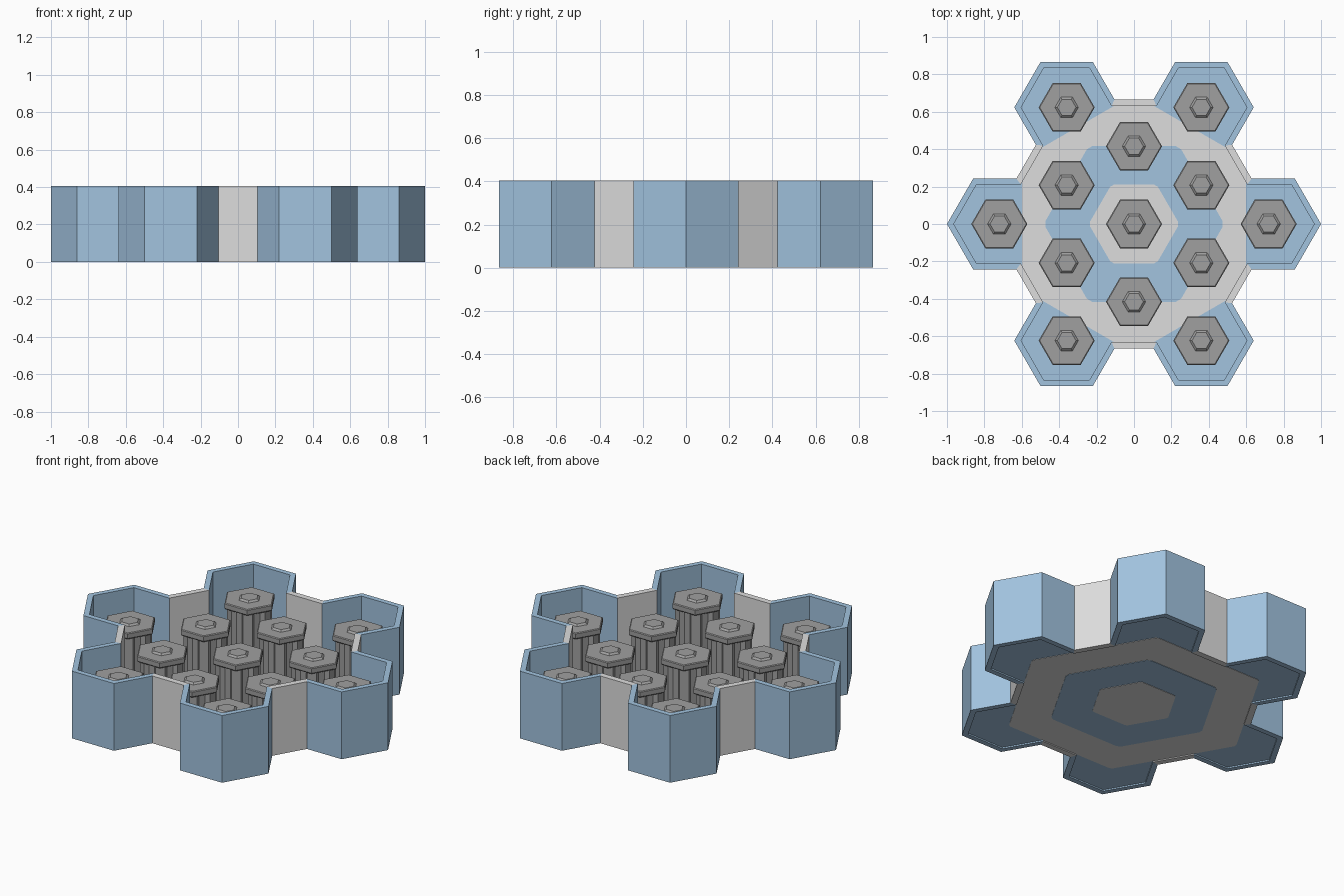
import bpy, bmesh, math
from mathutils import Vector

if "Cube" in bpy.data.objects:
    bpy.data.objects.remove(bpy.data.objects["Cube"])

def material(name, col):
    m = bpy.data.materials.new(name)
    m.diffuse_color = (*col, 1)
    m.use_nodes = True
    m.node_tree.nodes["Principled BSDF"].inputs["Base Color"].default_value = m.diffuse_color
    return m

BLUE = material("pale_blue", (0.36, 0.55, 0.74))
LIGHT = material("light_grey", (0.73, 0.73, 0.73))
DARK = material("mid_grey", (0.35, 0.35, 0.35))

H = 0.405                 # wall height
C30 = math.cos(math.radians(30))
RING = 0.72               # distance of the outer cells from the centre

def finish(name, bm, mat):
    bmesh.ops.recalc_face_normals(bm, faces=bm.faces)
    me = bpy.data.meshes.new(name)
    bm.to_mesh(me)
    bm.free()
    me.materials.append(mat)
    ob = bpy.data.objects.new(name, me)
    bpy.context.collection.objects.link(ob)
    return ob

def loft(bm, layers):
    """Closed solid through equal-length outlines; layers = [(points, z), ...]"""
    rings = [[bm.verts.new((p[0], p[1], z)) for p in pts] for pts, z in layers]
    n = len(rings[0])
    bm.faces.new(rings[0][::-1])
    bm.faces.new(rings[-1])
    for a, b in zip(rings, rings[1:]):
        for i in range(n):
            j = (i + 1) % n
            bm.faces.new((a[i], a[j], b[j], b[i]))

def turn(p, deg):
    c, s = math.cos(math.radians(deg)), math.sin(math.radians(deg))
    return (p[0] * c - p[1] * s, p[0] * s + p[1] * c)

def hexagon(r, cx=0.0, cy=0.0):
    return [(cx + x, cy + y) for x, y in (turn((r, 0), 60 * k) for k in range(6))]

def cut_hexagon(a, c):
    """Hexagon of apothem a with its corners cut off at distance c"""
    w = 2 * (a - c * C30)
    return [turn((c, s * w), 60 * k) for k in range(6) for s in (-1, 1)]

def cell_outline(cell_a, core_a):
    """Outer cell on +x, from where it leaves the core wall to where it returns"""
    r = cell_a / C30
    jx = (core_a - cell_a / 2) / C30
    return [(jx, -cell_a), (RING + r / 2, -cell_a), (RING + r, 0),
            (RING + r / 2, cell_a), (jx, cell_a)]

outer = cell_outline(0.2425, 0.666)
inner = cell_outline(0.211, 0.63)

# Outer walls: blue around each cell, grey between neighbouring cells
for k in range(6):
    o = [turn(p, 60 * k) for p in outer]
    i = [turn(p, 60 * k) for p in inner]
    bm = bmesh.new()
    loft(bm, [(o + i[::-1], 0), (o + i[::-1], H)])
    finish(f"cell_wall_{k}", bm, BLUE)
    quad = [o[-1], turn(outer[0], 60 * k + 60), turn(inner[0], 60 * k + 60), i[-1]]
    bm = bmesh.new()
    loft(bm, [(quad, 0), (quad, H)])
    finish(f"link_wall_{k}", bm, LIGHT)

# Floor plate filling the inside of the walls
floor = [turn(p, 60 * k) for k in range(6) for p in inner]
bm = bmesh.new()
loft(bm, [(floor, 0.008), (floor, 0.03)])
finish("floor", bm, BLUE)

# Coloured floor rings, as thin stacked plates on the top and the underside
rings = [("outer_ring", 0.63, 0.60, 0.722, LIGHT),
         ("middle_ring", 0.418, 0.472, 0.475, BLUE),
         ("centre_ring", 0.21, 0.236, 0.238, LIGHT)]
for n, (name, a, c_top, c_low, mat) in enumerate(rings):
    bm = bmesh.new()
    pts = cut_hexagon(a, c_top)
    loft(bm, [(pts, 0.029), (pts, 0.033 + 0.003 * n)])
    pts = cut_hexagon(a, c_low)
    loft(bm, [(pts, 0.006 - 0.002 * n), (pts, 0.009)])
    finish(name, bm, mat)

# Fluted hexagonal columns with a cap and a raised stud
def shaft_profile():
    pts = []
    for k in range(6):
        for x, y in ((0.095, -0.034), (0.122, -0.026), (0.122, 0.026), (0.095, 0.034)):
            pts.append(turn((x, y), 60 * k))
    return pts

def column(name, cx, cy):
    def at(pts):
        return [(x + cx, y + cy) for x, y in pts]
    bm = bmesh.new()
    s = at(shaft_profile())
    loft(bm, [(s, 0.02), (s, 0.28)])
    loft(bm, [(at(hexagon(0.143)), 0.274), (at(hexagon(0.15)), 0.281),
              (at(hexagon(0.15)), 0.308), (at(hexagon(0.144)), 0.312)])
    loft(bm, [(at(hexagon(0.064)), 0.311), (at(hexagon(0.05)), 0.322)])
    finish(name, bm, DARK)

column("centre_column", 0, 0)
for k in range(6):
    column(f"inner_column_{k}", *turn((RING / (2 * C30), 0), 60 * k + 30))
    column(f"outer_column_{k}", *turn((RING, 0), 60 * k))
